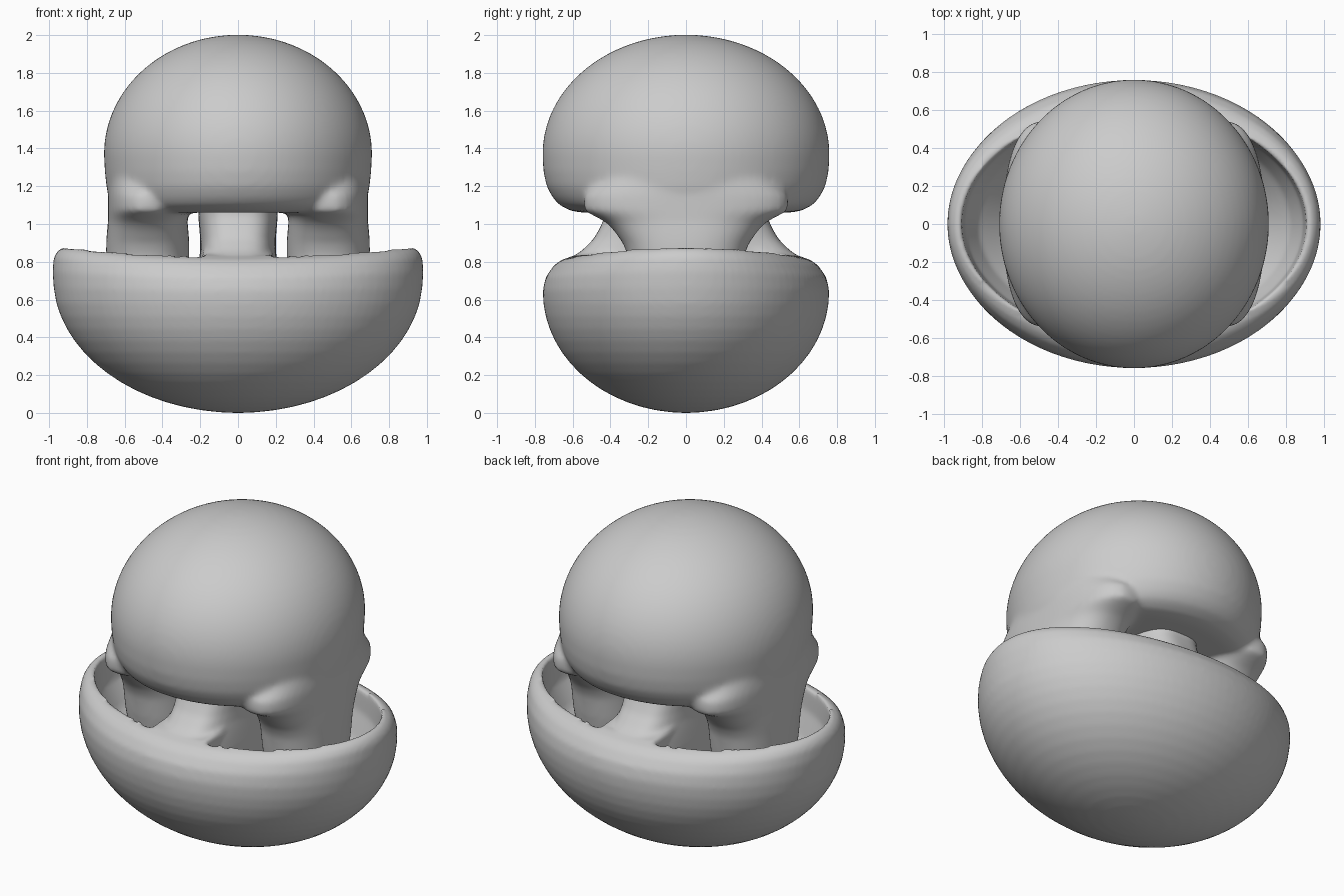
import bpy, math

if "Cube" in bpy.data.objects:
    bpy.data.objects.remove(bpy.data.objects["Cube"])

N = 96

def loft(name, rows, cx=0.0, power=2.0, tweak=None):
    """Closed solid from stacked superellipse rings given as (z, half x, half y)."""
    verts, faces = [], []
    for z, a, b in rows:
        for i in range(N):
            t = 2 * math.pi * i / N
            c, s = math.cos(t), math.sin(t)
            x = cx + a * math.copysign(abs(c) ** (2 / power), c)
            y = b * math.copysign(abs(s) ** (2 / power), s)
            verts.append(tweak(x, y, z) if tweak else (x, y, z))
    for r in range(len(rows) - 1):
        for i in range(N):
            j = (i + 1) % N
            faces.append((r * N + i, r * N + j, (r + 1) * N + j, (r + 1) * N + i))
    faces.append(tuple(reversed(range(N))))
    faces.append(tuple(range((len(rows) - 1) * N, len(rows) * N)))
    mesh = bpy.data.meshes.new(name)
    mesh.from_pydata(verts, [], faces)
    obj = bpy.data.objects.new(name, mesh)
    bpy.context.collection.objects.link(obj)
    return obj

def apply(obj, kind, **settings):
    bpy.context.view_layer.objects.active = obj
    mod = obj.modifiers.new(kind, kind)
    for key, value in settings.items():
        setattr(mod, key, value)
    bpy.ops.object.modifier_apply(modifier=mod.name)

def combine(obj, other, operation):
    apply(obj, 'BOOLEAN', object=other, operation=operation, solver='EXACT')
    bpy.data.objects.remove(other)

def soften(obj, iterations):
    apply(obj, 'REMESH', mode='VOXEL', voxel_size=0.016)
    apply(obj, 'SMOOTH', factor=0.5, iterations=iterations)
    for p in obj.data.polygons:
        p.use_smooth = True

# Bowl: half ellipsoid whose rim rises toward both ends
rows = []
for k in range(1, 17):
    t = k / 16 * math.pi / 2
    z = 0.72 * (1 - math.cos(t))
    zy = min(z, 0.64)
    rows.append((z, 0.98 * math.sin(t), 0.758 * math.sqrt(1 - (1 - zy / 0.64) ** 2)))
rows[-1] = (0.72, 0.982, 0.742)
rows += [(0.78, 0.975, 0.70), (0.81, 0.955, 0.66), (0.83, 0.92, 0.60)]
rows.insert(0, (0.0, 0.02, 0.015))
raise_rim = lambda x, y, z: (x, y, z + 0.05 * (x / 0.93) ** 2 * max(0, (z - 0.6) / 0.23))
bowl = loft("bowl", rows, tweak=raise_rim)

# Hollow at each end of the bowl, leaving a wall across the middle
for side in (-1, 1):
    hollow = loft("hollow", [(0.25, 0.30, 0.2), (0.3, 0.5, 0.33), (0.4, 0.68, 0.45),
                             (0.55, 0.82, 0.55), (0.7, 0.89, 0.595), (0.8, 0.90, 0.60),
                             (0.9, 0.91, 0.61), (1.1, 0.92, 0.62)],
                  tweak=lambda x, y, z: (side * max(side * x, 0.19 + 0.002 * side * x), y, z))
    combine(bowl, hollow, 'DIFFERENCE')

# Central wall flaring up out of the bowl into the dome
wall = loft("wall", [(0.3, 0.2, 0.5), (0.7, 0.22, 0.70), (0.78, 0.21, 0.66), (0.82, 0.205, 0.61),
                     (0.86, 0.20, 0.55), (0.92, 0.20, 0.49), (0.98, 0.205, 0.455),
                     (1.04, 0.21, 0.43), (1.18, 0.21, 0.42)], power=3.2)
combine(bowl, wall, 'UNION')
soften(bowl, 5)

# Dome: ellipsoid top with a tucked-in underside
rows = [(1.06, 0.60, 0.55), (1.07, 0.64, 0.61), (1.10, 0.67, 0.67), (1.14, 0.685, 0.706),
        (1.2, 0.697, 0.738), (1.28, 0.705, 0.755)]
for k in range(0, 19):
    t = k / 19 * math.pi / 2
    rows.append((1.37 + 0.632 * math.sin(t), 0.71 * math.cos(t), 0.76 * math.cos(t)))
rows.append((2.002, 0.01, 0.01))
dome = loft("dome", rows)

# Legs dropping from the dome into the hollows
for side in (-1, 1):
    leg = loft("leg", [(0.3, 0.12, 0.16), (0.5, 0.19, 0.25), (0.7, 0.215, 0.29), (0.84, 0.22, 0.31),
                       (0.9, 0.22, 0.335), (0.97, 0.215, 0.385), (1.01, 0.21, 0.425),
                       (1.04, 0.21, 0.48), (1.07, 0.21, 0.54), (1.15, 0.21, 0.54), (1.3, 0.2, 0.4)],
               cx=side * 0.478, power=2.3)
    combine(dome, leg, 'UNION')
soften(dome, 14)
